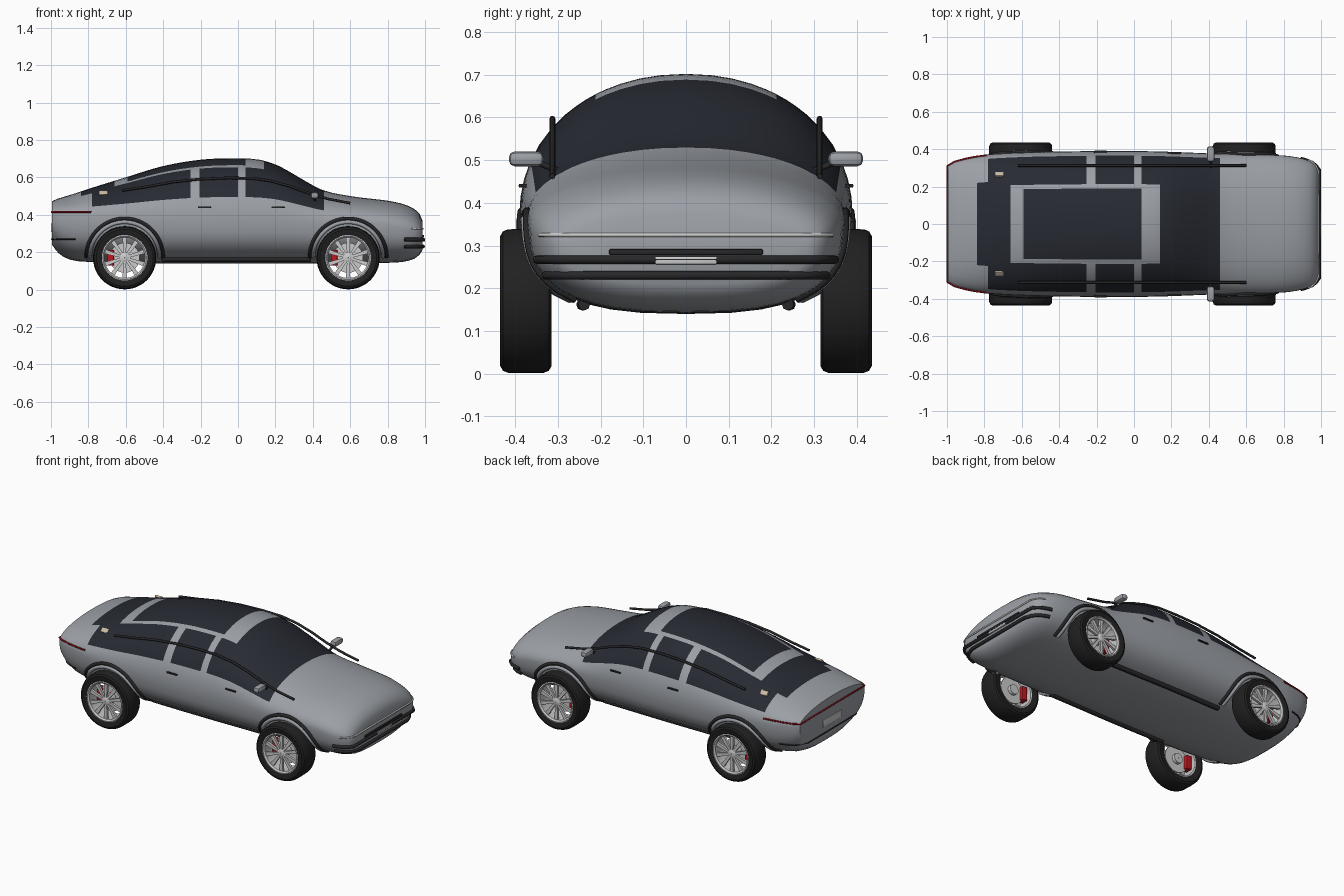
import bpy, bmesh
from math import sin, cos, pi, radians
from mathutils import Matrix, Vector

if "Cube" in bpy.data.objects:
    bpy.data.objects.remove(bpy.data.objects["Cube"])

def material(name, rgb):
    m = bpy.data.materials.new(name)
    m.diffuse_color = (*rgb, 1)
    m.use_nodes = True
    m.node_tree.nodes["Principled BSDF"].inputs["Base Color"].default_value = m.diffuse_color
    return m

PAINT = material("paint", (0.33, 0.35, 0.38))
GLASS = material("glass", (0.02, 0.023, 0.032))
TRIM = material("trim", (0.02, 0.02, 0.022))
RUBBER = material("rubber", (0.015, 0.015, 0.015))
RED = material("red", (0.5, 0.01, 0.015))
DARKRED = material("lamp_red", (0.25, 0.005, 0.01))
BEIGE = material("beige", (0.6, 0.5, 0.38))

def finish(name, bm, mats=(), angle=35):
    bmesh.ops.recalc_face_normals(bm, faces=bm.faces[:])
    me = bpy.data.meshes.new(name)
    bm.to_mesh(me)
    bm.free()
    ob = bpy.data.objects.new(name, me)
    bpy.context.collection.objects.link(ob)
    for m in mats:
        me.materials.append(m)
    bpy.ops.object.select_all(action='DESELECT')
    ob.select_set(True)
    bpy.context.view_layer.objects.active = ob
    bpy.ops.object.shade_smooth_by_angle(angle=radians(angle))
    return ob

# Body stations: x, bottom z, widest z, top z, half width
ST = [(-.995, .24, .40, .472, .315), (-.96, .195, .40, .487, .335), (-.9, .16, .395, .505, .352),
      (-.8, .148, .385, .538, .37), (-.6, .142, .375, .60, .382), (-.4, .14, .37, .66, .387),
      (-.2, .14, .37, .694, .39), (0, .14, .37, .702, .39), (.12, .14, .37, .693, .388),
      (.22, .14, .37, .66, .385), (.34, .14, .365, .592, .38), (.45, .14, .36, .533, .376),
      (.6, .14, .36, .50, .373), (.8, .143, .345, .475, .366), (.88, .148, .33, .458, .355),
      (.94, .163, .32, .433, .337), (.97, .185, .31, .407, .318), (.986, .21, .30, .37, .292)]
N_UP, N_LOW = 2.1, 2.7

def section(x):
    x = min(max(x, ST[0][0]), ST[-1][0])
    i = max(k for k in range(len(ST) - 1) if ST[k][0] <= x)
    a, b = ST[i], ST[i + 1]
    p, q = ST[max(i - 1, 0)], ST[min(i + 2, len(ST) - 1)]
    d = b[0] - a[0]
    t = (x - a[0]) / d
    out = []
    for c in range(1, 5):
        m0 = (b[c] - p[c]) / (b[0] - p[0]) * d
        m1 = (q[c] - a[c]) / (q[0] - a[0]) * d
        out.append((2*t**3 - 3*t*t + 1) * a[c] + (t**3 - 2*t*t + t) * m0
                   + (3*t*t - 2*t**3) * b[c] + (t**3 - t*t) * m1)
    return out

def surf_y(x, z):
    zb, zw, zt, w = section(x)
    n, h = (N_UP, zt - zw) if z > zw else (N_LOW, zw - zb)
    return w * max(0, 1 - min(1, abs(z - zw) / h) ** n) ** (1 / n)

def is_glass(x, t):
    if t < 21:
        return False
    if .14 < x < .46:
        return True                                     # windscreen
    if t > 62 and -.59 < x < .04:
        return True                                     # roof panel
    if t > 54 and -.84 < x < -.66:
        return True                                     # rear window
    return t < 58 and (-.78 < x < -.255 or -.205 < x < 0 or .04 < x < .46)

# Body shell lofted along x, with glass faces picked out
marks = [-.84, -.78, -.66, -.59, -.255, -.205, 0, .04, .14, .46]
xs = set(marks) | {s[0] for s in ST}
xs |= {x for x in (-.975 + .04 * k for k in range(49)) if min(abs(x - m) for m in xs) > .012}
xs = sorted(xs)
half = [-90, -80, -70, -60, -50, -40, -30, -20, -10, 0, 7, 14, 21, 29, 37, 45, 50, 54, 58, 62, 68, 75, 82, 90]
angs = [(t, 1) for t in half] + [(t, -1) for t in half[-2:0:-1]]
bm = bmesh.new()
rings = []
for x in xs:
    zb, zw, zt, w = section(x)
    ring = []
    for t, s in angs:
        n, h = (N_UP, zt - zw) if t > 0 else (N_LOW, zw - zb)
        c, v = max(0, cos(radians(t))), abs(sin(radians(t)))
        if abs(t) == 90:
            c = 0
        z = zw + (h if t > 0 else -h) * v ** (2 / n)
        ring.append(bm.verts.new((x, s * w * c ** (2 / n), z)))
    rings.append(ring)
for i in range(len(xs) - 1):
    for k in range(len(angs)):
        j = (k + 1) % len(angs)
        f = bm.faces.new((rings[i][k], rings[i][j], rings[i + 1][j], rings[i + 1][k]))
        f.material_index = int(is_glass((xs[i] + xs[i + 1]) / 2, (angs[k][0] + angs[j][0]) / 2))
bm.faces.new(rings[0])
bm.faces.new(rings[-1])
finish("body_shell", bm, (PAINT, GLASS), 50)

def tube(name, pts, r, mat=None):
    cu = bpy.data.curves.new(name, 'CURVE')
    cu.dimensions = '3D'
    cu.bevel_depth = r
    cu.bevel_resolution = 2
    cu.use_fill_caps = True
    sp = cu.splines.new('POLY')
    sp.points.add(len(pts) - 1)
    for p, co in zip(sp.points, pts):
        p.co = (*co, 1)
    if mat:
        cu.materials.append(mat)
    ob = bpy.data.objects.new(name, cu)
    bpy.context.collection.objects.link(ob)

def box(name, loc, size, mat=None, rot=0, bevel=.003):
    bm = bmesh.new()
    bmesh.ops.create_cube(bm, size=1, matrix=Matrix.Diagonal((*size, 1)))
    bmesh.ops.bevel(bm, geom=bm.edges[:], offset=bevel, segments=2, affect='EDGES', profile=.5)
    bm.transform(Matrix.Translation(loc) @ Matrix.Rotation(rot, 4, 'X'))
    return finish(name, bm, (mat,) if mat else ())

def wrap(name, z, x_list, r, mat=None, out=.002):
    """Strip following the body side and crossing the nose or tail."""
    side = [(x, surf_y(x, z) + out, z) for x in x_list]
    end = x_list[-1] + (out if x_list[-1] > 0 else -out)
    side[-1] = (end, side[-1][1], z)
    tube(name, side + [(x, -y, zz) for x, y, zz in reversed(side)], r, mat)

# Front and rear wrapped strips
nose = (.93, .955, .975, .986)
wrap("chrome_strip", .325, nose, .005)
wrap("front_bumper_bar", .267, (.89, .92) + nose[1:], .010, TRIM, .004)
wrap("front_lower_bar", .23, (.89, .92) + nose[1:], .010, TRIM, .004)
box("grille_bar", (.987, 0, .285), (.014, .36, .014), TRIM)
box("front_plate", (.993, 0, .265), (.012, .145, .018))
wrap("tail_light", .415, (-.785, -.85, -.9, -.96, -.995), .005, DARKRED)
wrap("rear_bumper_line", .27, (-.87, -.92, -.96, -.995), .004, TRIM, .001)
box("rear_plate", (-.996, 0, .33), (.008, .18, .045))

def lathe(name, prof, loc, mat=None, seg=48):
    """Spin a closed (radius, y) profile about the y axis."""
    bm = bmesh.new()
    rs = [[bm.verts.new((r * cos(2*pi*k/seg), y, r * sin(2*pi*k/seg))) for r, y in prof] for k in range(seg)]
    n = len(prof)
    for k in range(seg):
        a, b = rs[k], rs[(k + 1) % seg]
        for i in range(n):
            j = (i + 1) % n
            bm.faces.new((a[i], a[j], b[j], b[i]))
    bm.transform(Matrix.Translation(loc))
    return finish(name, bm, (mat,) if mat else ())

TYRE = [(.117, -.052), (.135, -.058), (.152, -.06), (.163, -.054), (.168, -.042), (.169, 0),
        (.168, .042), (.163, .054), (.152, .06), (.135, .058), (.117, .052)]
RIM = [(.11, -.05), (.118, -.052), (.118, .052), (.122, .056), (.116, .058), (.108, .05)]

def wheel(name, cx, s):
    c = Vector((cx, s * .375, .17))
    lathe(name + "_tyre", TYRE, c, RUBBER)
    lathe(name + "_rim", [(r, s * y) for r, y in RIM], c)
    lathe(name + "_hub", [(.002, s * .05), (.018, s * .05), (.03, s * .042), (.03, -s * .04), (.002, -s * .04)], c, seg=24)
    lathe(name + "_brake_disc", [(.02, -s * .012), (.08, -s * .012), (.08, -s * .02), (.02, -s * .02)], c)
    box(name + "_caliper", c + Vector((-.075, -s * .02, 0)), (.035, .045, .085), RED)
    # ten tapered spokes
    bm = bmesh.new()
    for k in range(10):
        res = bmesh.ops.create_cube(bm, size=1)["verts"]
        for v in res:
            outer = v.co.x > 0
            v.co = Vector((.114 if outer else .022, s * (.04 + v.co.y * .014),
                           v.co.z * (.024 if outer else .013)))
        bmesh.ops.rotate(bm, verts=res, matrix=Matrix.Rotation(2 * pi * (k + .5) / 10, 3, 'Y'))
    bm.transform(Matrix.Translation(c))
    finish(name + "_spokes", bm)

def arch(name, cx, s, r, thick, mat, lift):
    pts = []
    for k in range(33):
        a = pi * k / 32
        x, z = cx + r * cos(a), .175 + r * sin(a)
        pts.append((x, s * (surf_y(x, z) + lift), z))
    tube(name, pts, thick, mat)

for s, side in ((-1, "right"), (1, "left")):
    for cx, end in ((-.606, "rear"), (.589, "front")):
        tag = f"{end}_{side}"
        wheel(tag + "_wheel", cx, s)
        arch(tag + "_arch_trim", cx, s, .205, .010, TRIM, .002)
        arch(tag + "_arch_lip", cx, s, .186, .011, PAINT, .004)
    # sill
    tube(side + "_sill", [(x, s * (surf_y(x, .165) + .004), .162) for x in (-.41, -.2, 0, .2, .39)], .014, TRIM)
    # window line strip
    line = [(-.62, .53), (-.5, .548), (-.35, .575), (-.2, .591), (-.05, .597), (.08, .595), (.18, .58),
            (.28, .552), (.38, .515), (.48, .485), (.6, .462)]
    tube(side + "_window_strip", [(x, s * .313, z) for x, z in line], .007, TRIM)
    # door handles
    for x, nm in ((-.18, "rear"), (.215, "front")):
        box(f"{side}_{nm}_handle", (x, s * (surf_y(x, .44) + .003), .44), (.07, .012, .009), TRIM)
    # small cap on rear quarter
    box(side + "_quarter_cap", (-.72, s * (surf_y(-.72, .515) + .002), .515), (.048, .03, .012), BEIGE, -s * .75)
    # wing mirror
    m = box(side + "_mirror", (.41, s * .374, .503), (.042, .082, .035), PAINT, bevel=.014)
    tube(side + "_mirror_arm", [(.41, s * .3, .475), (.41, s * .36, .5)], .007, TRIM)
